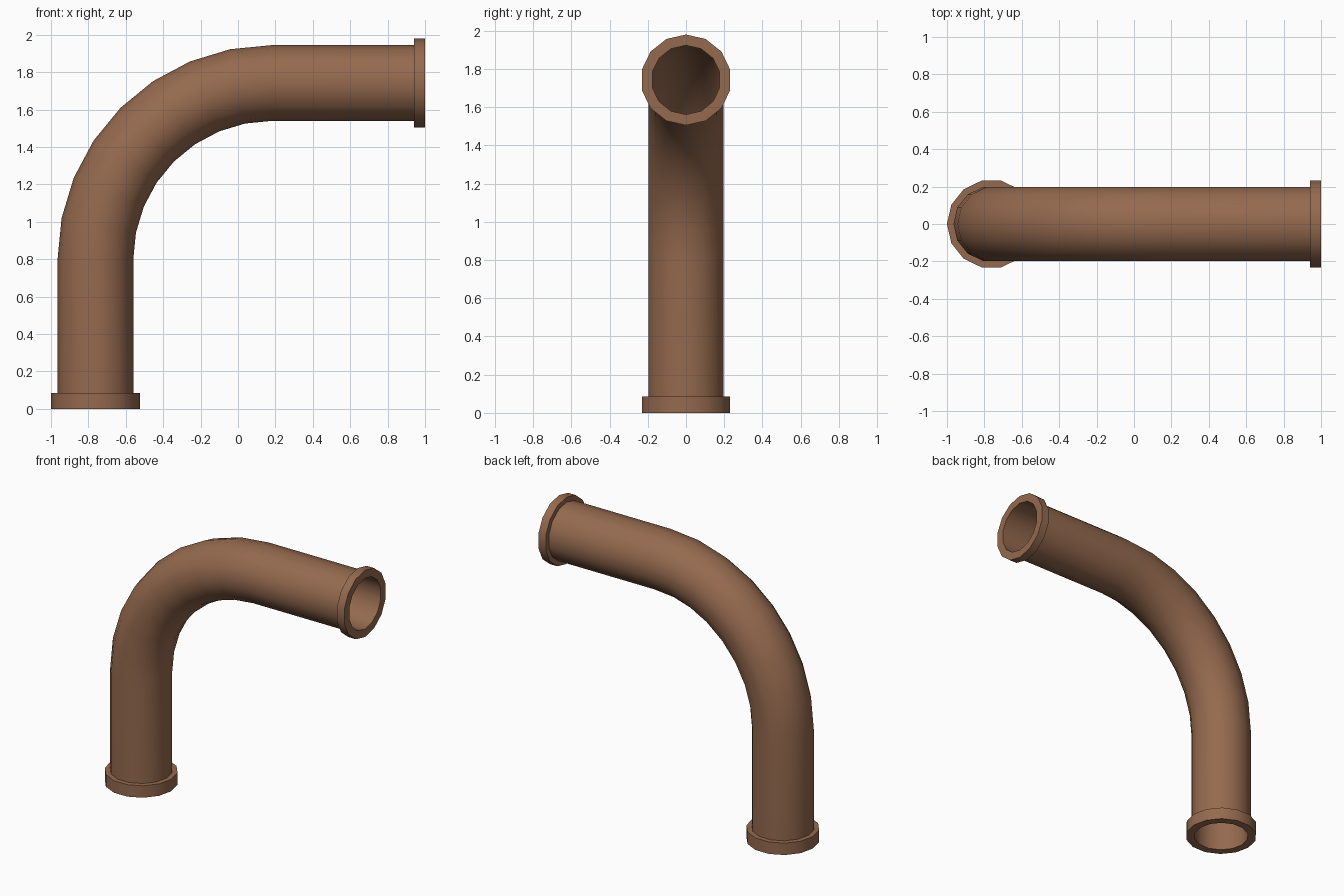
import bpy, bmesh, math
from mathutils import Vector

if "Cube" in bpy.data.objects:
    bpy.data.objects.remove(bpy.data.objects["Cube"])

SIDES = 14
BEND_STEPS = 8
R_PIPE, R_FLANGE, R_BORE = 0.2025, 0.2375, 0.181
X_PIPE, Z_PIPE = -0.7625, 1.7425      # centre lines of the upright and level legs
BEND = 0.945                          # bend radius of the centre line
CX, CZ = X_PIPE + BEND, Z_PIPE - BEND

copper = bpy.data.materials.new("copper brown")
copper.diffuse_color = (0.30, 0.143, 0.077, 1)
copper.use_nodes = True
copper.node_tree.nodes["Principled BSDF"].inputs["Base Color"].default_value = copper.diffuse_color


def upright(z):
    return (X_PIPE, z, 0.0)


def level(x):
    return (x, Z_PIPE, math.pi / 2)


# Path stations: x, z and tilt of the ring
bend = []
for i in range(BEND_STEPS + 1):
    a = math.pi / 2 * i / BEND_STEPS
    bend.append((CX - BEND * math.cos(a), CZ + BEND * math.sin(a), a))

# Rings run up the outside (with both flanges) and back through the bore
rings = [(upright(0), R_FLANGE), (upright(0.085), R_FLANGE), (upright(0.085), R_PIPE)]
rings += [(s, R_PIPE) for s in bend]
rings += [(level(0.942), R_PIPE), (level(0.942), R_FLANGE), (level(1.0), R_FLANGE)]
rings += [(level(1.0), R_BORE)]
rings += [(s, R_BORE) for s in reversed(bend)]
rings += [(upright(0), R_BORE)]

bm = bmesh.new()
loops = []
for (x, z, tilt), r in rings:
    out = Vector((-math.cos(tilt), 0, math.sin(tilt)))   # away from the bend centre
    side = Vector((0, 1, 0))
    loop = []
    for k in range(SIDES):
        t = 2 * math.pi * k / SIDES
        loop.append(bm.verts.new(Vector((x, 0, z)) + r * (out * math.cos(t) + side * math.sin(t))))
    loops.append(loop)

for i, a in enumerate(loops):
    b = loops[(i + 1) % len(loops)]
    for k in range(SIDES):
        n = (k + 1) % SIDES
        bm.faces.new((a[k], a[n], b[n], b[k]))
bmesh.ops.recalc_face_normals(bm, faces=bm.faces[:])

mesh = bpy.data.meshes.new("bent_pipe")
bm.to_mesh(mesh)
bm.free()
mesh.materials.append(copper)
pipe = bpy.data.objects.new("bent_pipe", mesh)
bpy.context.collection.objects.link(pipe)

# Smooth round the pipe, sharp at the flange rims
bpy.context.view_layer.objects.active = pipe
pipe.select_set(True)
bpy.ops.object.shade_smooth_by_angle(angle=math.radians(35))
